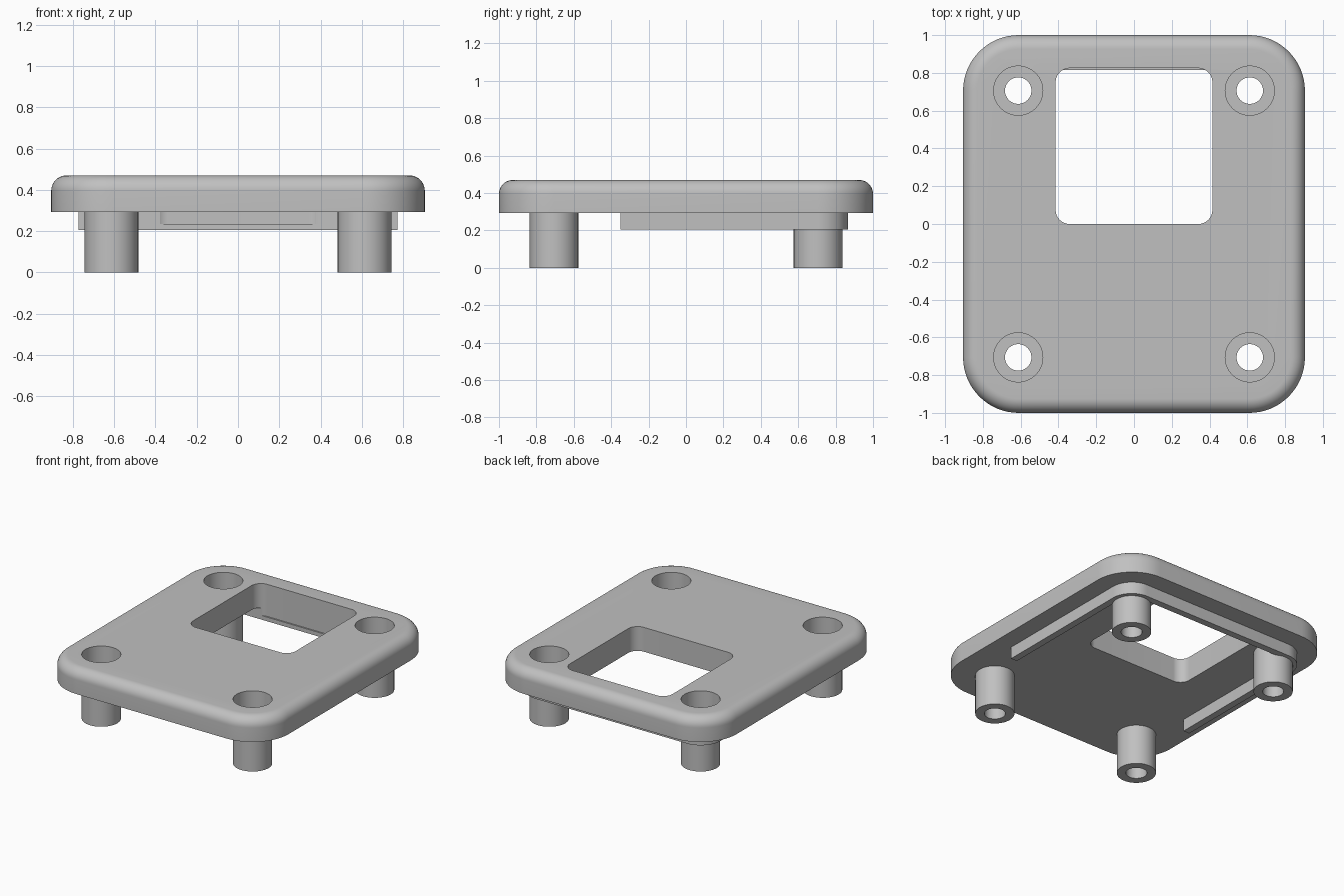
import bpy
import bmesh
from math import cos, sin, pi, radians

if "Cube" in bpy.data.objects:
    bpy.data.objects.remove(bpy.data.objects["Cube"], do_unlink=True)

grey = bpy.data.materials.new("plain grey")
grey.use_nodes = True
grey.diffuse_color = (0.53, 0.53, 0.53, 1)
grey.node_tree.nodes["Principled BSDF"].inputs["Base Color"].default_value = grey.diffuse_color

HALF_X, HALF_Y, CORNER = 0.905, 1.0, 0.295
BOTTOM, TOP, FILLET = 0.292, 0.47, 0.075
HOLES = [(sx * 0.613, sy * 0.706) for sx in (-1, 1) for sy in (-1, 1)]


def arc(cx, cy, r, start, end, steps=16):
    angles = [radians(start + (end - start) * i / steps) for i in range(steps + 1)]
    return [(cx + r * cos(a), cy + r * sin(a)) for a in angles]


def rounded_rect(x0, x1, y0, y1, r):
    return (arc(x1 - r, y1 - r, r, 0, 90) + arc(x0 + r, y1 - r, r, 90, 180)
            + arc(x0 + r, y0 + r, r, 180, 270) + arc(x1 - r, y0 + r, r, 270, 360))


def circle(cx, cy, r, steps=64):
    return arc(cx, cy, r, 0, 360, steps)[:-1]


def loft(name, layers, closed=False):
    """Skin a stack of (outline, z) layers; cap the ends or join them in a loop."""
    bm = bmesh.new()
    rings = [[bm.verts.new((x, y, z)) for x, y in pts] for pts, z in layers]
    pairs = list(zip(rings, rings[1:]))
    if closed:
        pairs.append((rings[-1], rings[0]))
    else:
        bm.faces.new(rings[0][::-1])
        bm.faces.new(rings[-1])
    for low, high in pairs:
        n = len(low)
        for i in range(n):
            j = (i + 1) % n
            bm.faces.new((low[i], low[j], high[j], high[i]))
    bmesh.ops.recalc_face_normals(bm, faces=bm.faces)
    mesh = bpy.data.meshes.new(name)
    bm.to_mesh(mesh)
    bm.free()
    mesh.materials.append(grey)
    obj = bpy.data.objects.new(name, mesh)
    bpy.context.collection.objects.link(obj)
    return obj


def cut(obj, cutter):
    mod = obj.modifiers.new(cutter.name, 'BOOLEAN')
    mod.operation = 'DIFFERENCE'
    mod.solver = 'EXACT'
    mod.object = cutter


# Plate with a rounded top edge
layers = [(rounded_rect(-HALF_X, HALF_X, -HALF_Y, HALF_Y, CORNER), BOTTOM)]
for i in range(11):
    a = pi / 2 * i / 10
    d = FILLET * (1 - cos(a))
    layers.append((rounded_rect(d - HALF_X, HALF_X - d, d - HALF_Y, HALF_Y - d, CORNER - d),
                   TOP - FILLET + FILLET * sin(a)))
plate = loft("plate", layers)

# U-shaped locating rail under the back of the plate
RX, RY, FRONT, WALL, R = 0.772, 0.865, -0.35, 0.05, 0.16
cx, cy = RX - R, RY - R
outer = [(RX, FRONT)] + arc(cx, cy, R, 0, 90) + arc(-cx, cy, R, 90, 180) + [(-RX, FRONT)]
inner = ([(RX - WALL, FRONT)] + arc(cx, cy, R - WALL, 0, 90)
         + arc(-cx, cy, R - WALL, 90, 180) + [(WALL - RX, FRONT)])
outline = outer + inner[::-1]
rail = loft("rail", [(outline, 0.205), (outline, BOTTOM)])

# Window opening, which also shaves the back rail
window = rounded_rect(-0.415, 0.415, 0.0, 0.825, 0.075)
cutters = [loft("window_cutter", [(window, 0.235), (window, 0.6)])]
cut(plate, cutters[0])
cut(rail, cutters[0])

# Four hollow legs below screw-head recesses
solids = [plate, rail]
for k, (x, y) in enumerate(HOLES):
    big, small = circle(x, y, 0.13), circle(x, y, 0.07)
    recess = loft(f"recess_cutter_{k + 1}", [(big, 0.1), (big, 0.6)])
    cut(plate, recess)
    cutters.append(recess)
    solids.append(loft(f"leg_{k + 1}", [(big, 0), (big, 0.297), (small, 0.297), (small, 0)], True))

for c in cutters:
    c.hide_render = True
    c.hide_set(True)

# Bake the cuts, then shade smooth with sharp edges kept
for obj in solids:
    bpy.ops.object.select_all(action='DESELECT')
    obj.select_set(True)
    bpy.context.view_layer.objects.active = obj
    for mod in list(obj.modifiers):
        bpy.ops.object.modifier_apply(modifier=mod.name)
    bpy.ops.object.shade_smooth_by_angle(angle=radians(30))

for c in cutters:
    bpy.data.objects.remove(c, do_unlink=True)
